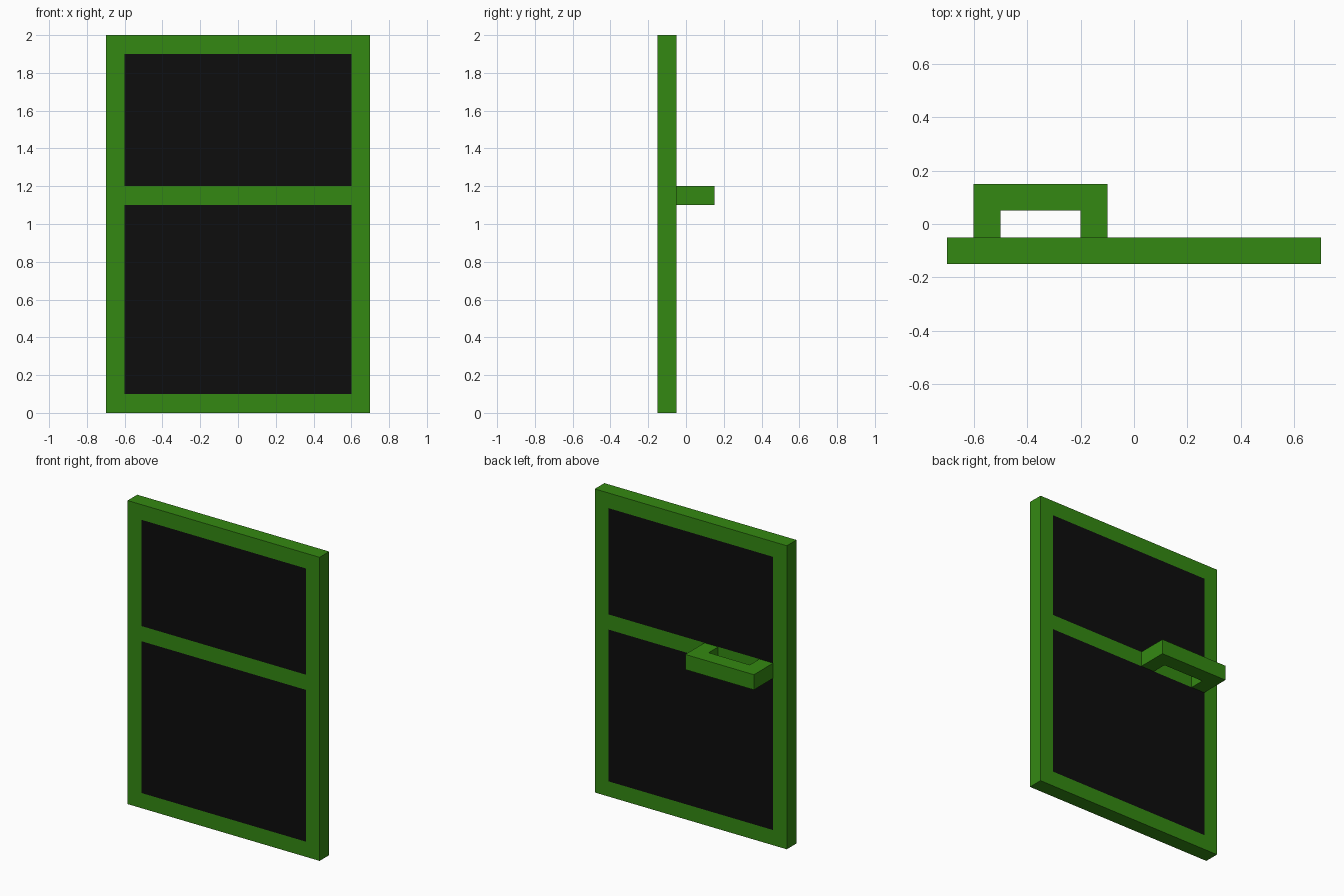
import bpy
import bmesh

if "Cube" in bpy.data.objects:
    bpy.data.objects.remove(bpy.data.objects["Cube"])


def material(name, color):
    mat = bpy.data.materials.new(name)
    mat.diffuse_color = color
    mat.use_nodes = True
    mat.node_tree.nodes["Principled BSDF"].inputs["Base Color"].default_value = mat.diffuse_color
    return mat


GREEN = material("green_paint", (0.034, 0.25, 0.006, 1))
BLACK = material("black_panel", (0.004, 0.004, 0.004, 1))


def box(name, x, y, z, mat):
    """Axis-aligned box from (min, max) ranges."""
    bm = bmesh.new()
    bmesh.ops.create_cube(bm, size=1)
    for v in bm.verts:
        v.co = [r[0] if c < 0 else r[1] for c, r in zip(v.co, (x, y, z))]
    return finish(name, bm, mat)


def finish(name, bm, mat):
    bmesh.ops.recalc_face_normals(bm, faces=bm.faces)
    mesh = bpy.data.meshes.new(name)
    bm.to_mesh(mesh)
    bm.free()
    mesh.materials.append(mat)
    obj = bpy.data.objects.new(name, mesh)
    bpy.context.collection.objects.link(obj)
    return obj


DEPTH = (-0.15, -0.05)

# Side stiles
for side, x in (("left", (-0.7, -0.6)), ("right", (0.6, 0.7))):
    box(side + "_stile", x, DEPTH, (0, 2), GREEN)

# Horizontal rails
for part, z in (("bottom", 0), ("middle", 1.1), ("top", 1.9)):
    box(part + "_rail", (-0.6, 0.6), DEPTH, (z, z + 0.1), GREEN)

# Dark panels, flush with the frame on both faces
for part, z in (("lower", (0.1, 1.1)), ("upper", (1.2, 1.9))):
    box(part + "_panel", (-0.6, 0.6), DEPTH, z, BLACK)

# U-shaped handle on the back, extruded upward from its plan outline
outline = [(-0.6, -0.05), (-0.6, 0.15), (-0.1, 0.15), (-0.1, -0.05),
           (-0.2, -0.05), (-0.2, 0.05), (-0.5, 0.05), (-0.5, -0.05)]
bm = bmesh.new()
base = bm.faces.new([bm.verts.new((x, y, 1.1)) for x, y in outline])
top = bmesh.ops.extrude_face_region(bm, geom=[base], use_keep_orig=True)["geom"]
bmesh.ops.translate(bm, vec=(0, 0, 0.1),
                    verts=[g for g in top if isinstance(g, bmesh.types.BMVert)])
finish("handle", bm, GREEN)
